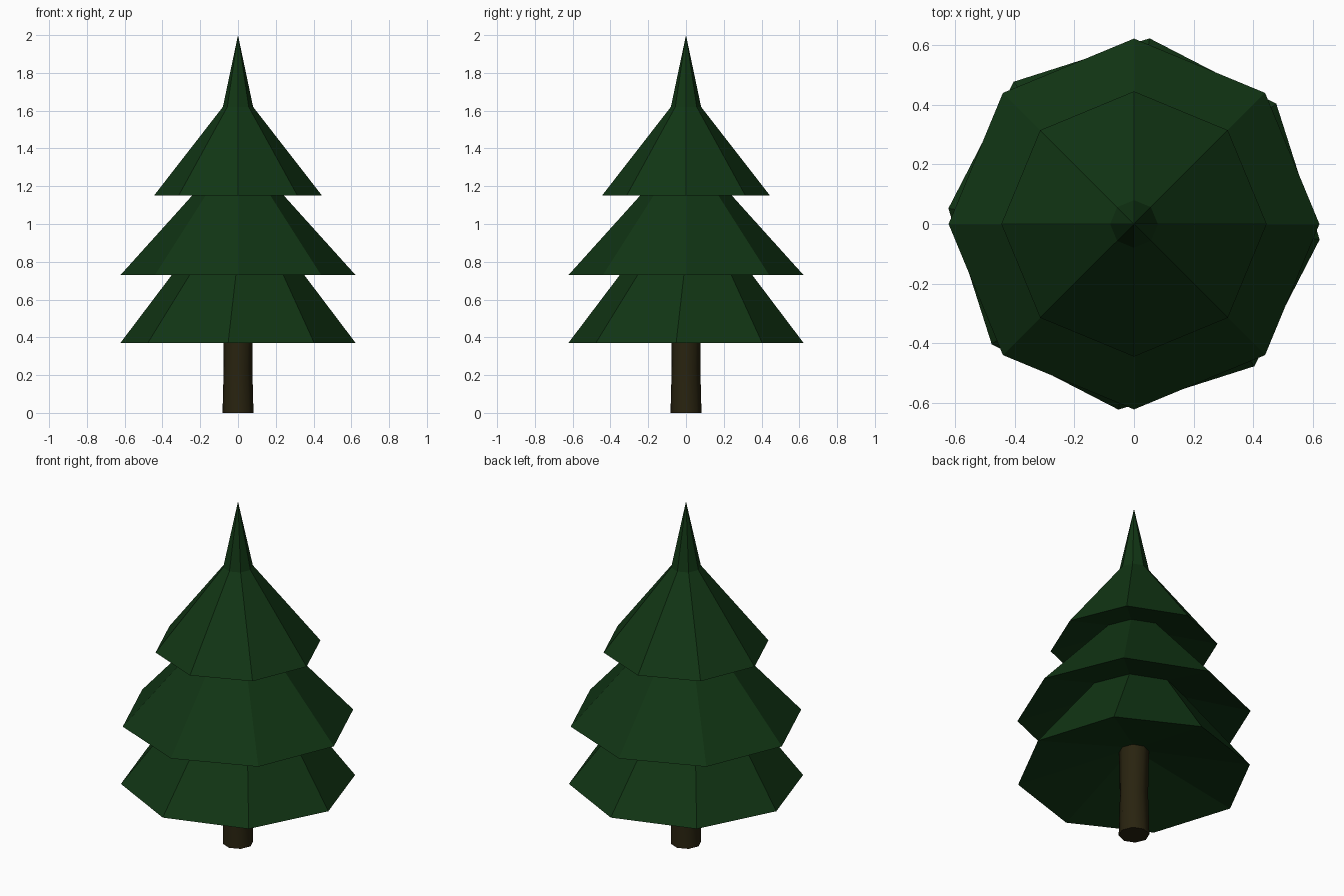
import bpy, bmesh, math

cube = bpy.data.objects.get("Cube")
if cube:
    bpy.data.objects.remove(cube, do_unlink=True)

SIDES = 8
TWIST = -math.radians(4.8)


def material(name, colour):
    mat = bpy.data.materials.new(name)
    mat.use_nodes = True
    mat.diffuse_color = colour
    mat.node_tree.nodes["Principled BSDF"].inputs["Base Color"].default_value = colour
    return mat


def lathe(name, rings, mat, cap=False):
    """Loft eight-sided rings of (radius, z, turn); radius zero makes a point."""
    bm = bmesh.new()
    loops = []
    for radius, z, turn in rings:
        if radius == 0:
            loops.append([bm.verts.new((0, 0, z))] * SIDES)
            continue
        angles = [turn + i * math.tau / SIDES for i in range(SIDES)]
        loops.append([bm.verts.new((radius * math.cos(a), radius * math.sin(a), z))
                      for a in angles])
    for low, high in zip(loops, loops[1:]):
        for i in range(SIDES):
            j = (i + 1) % SIDES
            corners = [low[i], low[j], high[j], high[i]]
            bm.faces.new(list(dict.fromkeys(corners)))
    if cap:
        bm.faces.new(loops[0][::-1])
    mesh = bpy.data.meshes.new(name)
    bm.to_mesh(mesh)
    bm.free()
    mesh.materials.append(mat)
    obj = bpy.data.objects.new(name, mesh)
    bpy.context.collection.objects.link(obj)
    return obj


green = material("pine green", (0.0056, 0.036, 0.007, 1))
brown = material("bark brown", (0.022, 0.017, 0.005, 1))

# Trunk, slightly waisted, running up into the lowest branches
trunk = lathe("trunk", [(0.082, 0, 0), (0.076, 0.24, TWIST), (0.08, 0.51, 0)],
              brown, cap=True)
bpy.ops.object.select_all(action="DESELECT")
trunk.select_set(True)
bpy.context.view_layer.objects.active = trunk
bpy.ops.object.shade_smooth_by_angle(angle=math.radians(50))

# Foliage, three skirts with hollowed undersides and a sharp tip
lathe("foliage", [
    (0.08, 0.51, 0),
    (0.625, 0.37, TWIST), (0.275, 0.83, 0),
    (0.622, 0.73, 0), (0.18, 1.22, 0),
    (0.445, 1.15, 0), (0.08, 1.62, 0),
    (0, 2, 0),
], green)
